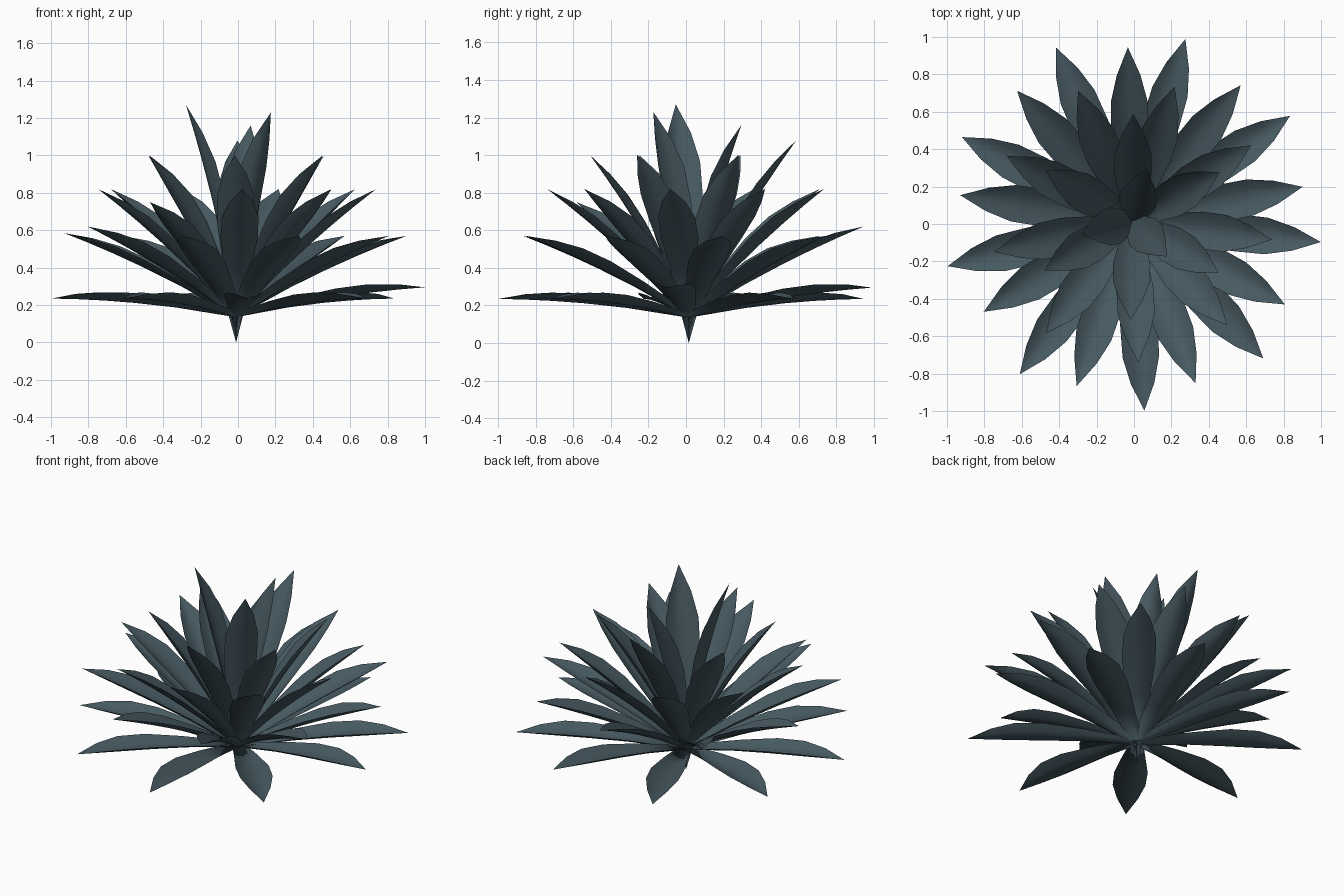
import bpy
import bmesh
from math import radians, sin, cos
from mathutils import Vector

# Remove the default cube
cube = bpy.data.objects.get("Cube")
if cube:
    bpy.data.objects.remove(cube, do_unlink=True)

# Single slate green colour
COLOUR = (0.062, 0.1, 0.119, 1.0)
slate = bpy.data.materials.new("slate_green")
slate.use_nodes = True
slate.diffuse_color = COLOUR
slate.node_tree.nodes["Principled BSDF"].inputs["Base Color"].default_value = COLOUR

ROOT = Vector((-0.01, 0.015, 0))        # bottom point shared by all leaf stalks
CROWN = ROOT + Vector((0, 0, 0.135))    # point where the leaves turn outward
BOW = 0.022                             # lengthwise arch of a leaf
CUP = 0.045                             # depth of the channelled cross-section
ACROSS = (-1, -0.5, 0, 0.5, 1)

# Leaf outline: position along the blade, half width
OUTLINE = [(0, 0.036), (0.33, 0.074), (0.55, 0.1), (0.72, 0.098), (0.86, 0.063)]
WIDEST = max(width for _, width in OUTLINE)


def add_leaf(name, angle, reach, height):
    """Short upright stalk, then a cupped, pointed blade to the given reach and height."""
    outward = Vector((cos(angle), sin(angle), 0))
    side = Vector((-sin(angle), cos(angle), 0))
    axis = outward * reach + Vector((0, 0, height - CROWN.z))
    normal = axis.cross(side).normalized()

    bm = bmesh.new()
    rows = []
    for t, width in OUTLINE:
        middle = CROWN + axis * t + normal * BOW * 4 * t * (1 - t)
        rows.append([bm.verts.new(middle + side * width * s
                                  + normal * CUP * s * s * width / WIDEST)
                     for s in ACROSS])
    for low, high in zip(rows, rows[1:]):
        for i in range(len(ACROSS) - 1):
            bm.faces.new((low[i + 1], low[i], high[i], high[i + 1]))
    root = bm.verts.new(ROOT)
    tip = bm.verts.new(CROWN + axis)
    for left, right in zip(rows[0], rows[0][1:]):
        bm.faces.new((root, left, right))
    for left, right in zip(rows[-1], rows[-1][1:]):
        bm.faces.new((right, left, tip))
    for face in bm.faces:
        face.smooth = True

    mesh = bpy.data.meshes.new(name)
    bm.to_mesh(mesh)
    bm.free()
    mesh.materials.append(slate)
    bpy.context.collection.objects.link(bpy.data.objects.new(name, mesh))


# Rings: name, leaf count, first angle, reach, tip height,
# and the leaves that differ: index -> (extra reach, extra height)
RINGS = [
    ("ground_leaf", 9, -6.3, 1.015, 0.235, {0: (0, 0.06), 2: (0, 0.06)}),
    ("lower_leaf", 9, 11.4, 0.93, 0.57,
     {2: (0, 0.05), 4: (0, 0.015), 5: (0, 0.05)}),
    ("middle_leaf", 9, -7.5, 0.755, 0.82, {6: (0, -0.07)}),
    ("upper_leaf", 6, 29.3, 0.538, 1.0, {1: (0.035, 0.08), 4: (-0.012, 0)}),
    ("heart_leaf", 3, 74.5, 0.265, 1.23, {0: (0.025, -0.07), 1: (0.012, 0.04)}),
]
for name, count, first, reach, height, changes in RINGS:
    for i in range(count):
        longer, higher = changes.get(i, (0, 0))
        add_leaf(f"{name}_{i + 1}", radians(first + i * 360 / count),
                 reach + longer, height + higher)
